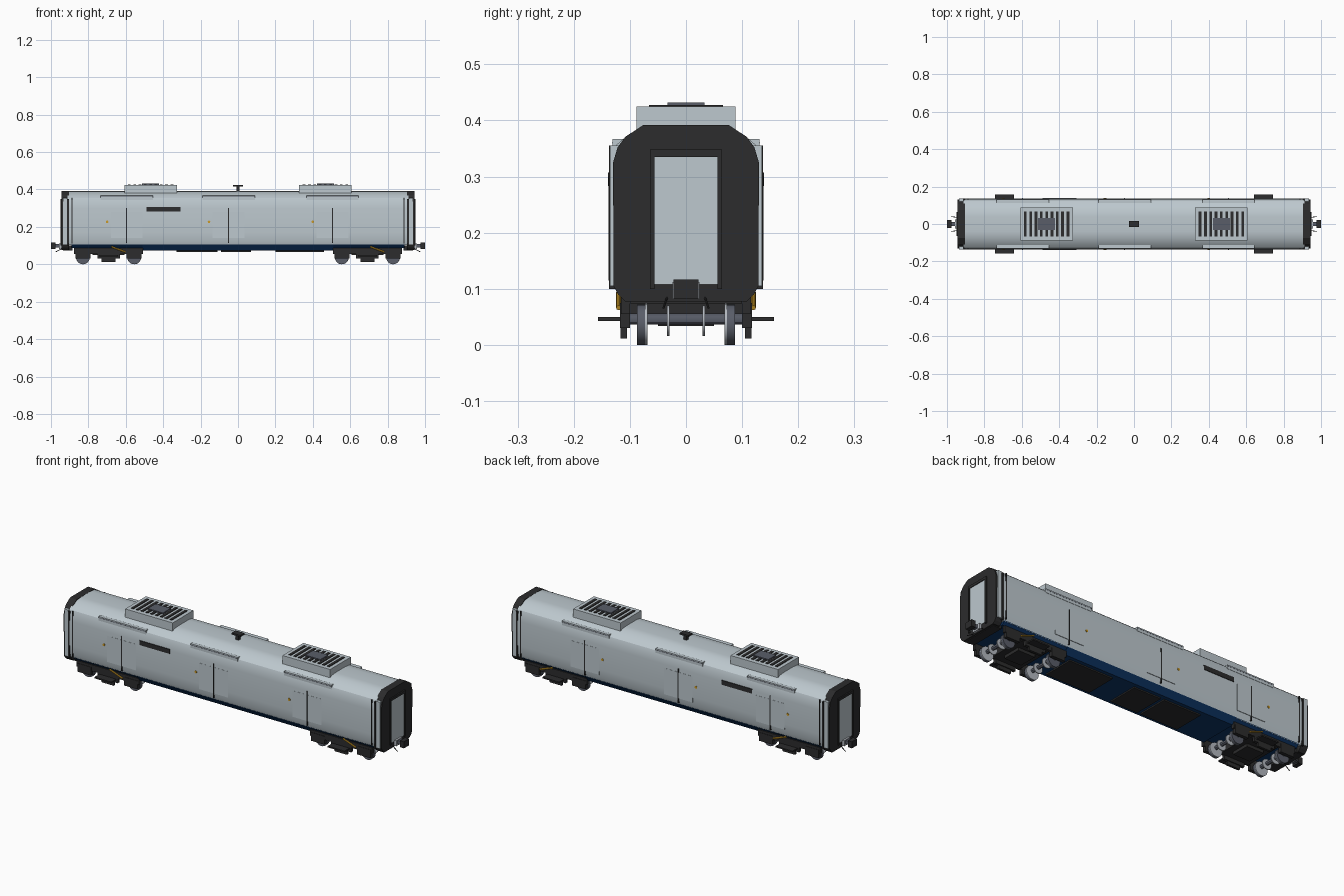
import bpy, bmesh, math
from mathutils import Vector

if "Cube" in bpy.data.objects:
    bpy.data.objects.remove(bpy.data.objects["Cube"])


def material(name, rgb):
    m = bpy.data.materials.new(name)
    m.diffuse_color = (*rgb, 1)
    m.use_nodes = True
    m.node_tree.nodes["Principled BSDF"].inputs["Base Color"].default_value = m.diffuse_color
    return m


GREY = material("pale_grey", (0.51, 0.58, 0.62))
BLACK = material("charcoal", (0.025, 0.025, 0.026))
BLUE = material("deep_blue", (0.004, 0.035, 0.13))
SLATE = material("slate", (0.10, 0.11, 0.14))
STEEL = material("light_steel", (0.45, 0.48, 0.52))
YELLOW = material("amber", (0.60, 0.32, 0.02))


def finish(name, bm, mat, smooth=False):
    bmesh.ops.recalc_face_normals(bm, faces=bm.faces)
    me = bpy.data.meshes.new(name)
    bm.to_mesh(me)
    bm.free()
    ob = bpy.data.objects.new(name, me)
    bpy.context.collection.objects.link(ob)
    me.materials.append(mat)
    if smooth:
        bpy.context.view_layer.objects.active = ob
        ob.select_set(True)
        bpy.ops.object.shade_smooth_by_angle(angle=math.radians(30))
        ob.select_set(False)
    return ob


def box(name, x, y, z, mat):
    """Box from (min, max) ranges."""
    bm = bmesh.new()
    bmesh.ops.create_cube(bm, size=1)
    for v in bm.verts:
        v.co = [(r[0] + r[1]) / 2 + c * (r[1] - r[0]) for r, c in zip((x, y, z), v.co)]
    return finish(name, bm, mat)


def span(a, b, s):
    return tuple(sorted((a * s, b * s)))


def section(name, half, x0, x1, mat, smooth=False):
    """Mirrored (y, z) half outline, extruded along x."""
    bm = bmesh.new()
    loop = half + [(-y, z) for y, z in reversed(half)]
    f = bm.faces.new([bm.verts.new((x0, y, z)) for y, z in loop])
    ex = bmesh.ops.extrude_face_region(bm, geom=[f])
    bmesh.ops.translate(bm, vec=(x1 - x0, 0, 0),
                        verts=[v for v in ex["geom"] if isinstance(v, bmesh.types.BMVert)])
    return finish(name, bm, mat, smooth)


def rod(name, a, b, r, mat, sides=20):
    a, b = Vector(a), Vector(b)
    bm = bmesh.new()
    bmesh.ops.create_cone(bm, cap_ends=True, segments=sides, radius1=r, radius2=r, depth=(b - a).length)
    bm.transform(Vector((0, 0, 1)).rotation_difference(b - a).to_matrix().to_4x4())
    bmesh.ops.translate(bm, verts=bm.verts, vec=(a + b) / 2)
    return finish(name, bm, mat, True)


# Body shell with rounded eaves and shallow roof
section("body_shell", [(0.126, 0.103), (0.133, 0.125), (0.136, 0.17), (0.136, 0.30), (0.133, 0.335),
                       (0.126, 0.355), (0.112, 0.367), (0.075, 0.388), (0.04, 0.391)],
        -0.912, 0.912, GREY, True)

# Blue underframe, deeper between the bogies
section("underframe", [(0.11, 0.088), (0.128, 0.106)], -0.89, 0.89, BLUE)
section("belly_skirt", [(0.105, 0.074), (0.128, 0.104)], -0.51, 0.51, BLUE)
for x in ((0.20, 0.46), (-0.09, 0.07), (-0.33, -0.11)):
    box("equipment_box", x, (-0.085, 0.085), (0.067, 0.08), BLACK)

# Body ends, gangway doors, couplers
for s in (-1, 1):
    section("end_cap", [(0.108, 0.077), (0.121, 0.09), (0.129, 0.105), (0.130, 0.325),
                        (0.122, 0.352), (0.108, 0.371), (0.076, 0.392)],
            *span(0.903, 0.943, s), BLACK)
    box("gangway_door", span(0.94, 0.946, s), (-0.056, 0.056), (0.108, 0.335), GREY)
    for t in (-1, 1):
        box("door_jamb", span(0.94, 0.95, s), span(0.056, 0.064, t), (0.10, 0.348), BLACK)
        # Corner trims and their dark gaps
        box("corner_trim", span(0.914, 0.936, s), span(0.118, 0.135, t), (0.105, 0.355), GREY)
        box("corner_gap", span(0.884, 0.889, s), span(0.13, 0.1375, t), (0.11, 0.355), BLACK)
        box("corner_seal", span(0.903, 0.913, s), span(0.12, 0.1375, t), (0.10, 0.35), BLACK)
        # Hoses beside the coupler
        rod("brake_hose", (0.93 * s, 0.032 * t, 0.09), (0.975 * s, 0.04 * t, 0.066), 0.002, BLACK, 8)
    box("door_lintel", span(0.94, 0.95, s), (-0.064, 0.064), (0.335, 0.348), BLACK)
    box("headstock", span(0.885, 0.935, s), (-0.10, 0.10), (0.074, 0.10), BLACK)
    box("coupler_shaft", span(0.93, 0.985, s), (-0.012, 0.012), (0.09, 0.108), SLATE)
    box("coupler_head", span(0.976, 1.0, s), (-0.022, 0.022), (0.082, 0.117), BLACK)
    box("coupler_base", span(0.94, 0.956, s), (-0.024, 0.024), (0.082, 0.112), STEEL)

# Side details, the same on both sides
for t in (-1, 1):
    for x in (-0.595, -0.05, 0.505):
        box("door_panel", (x - 0.085, x + 0.085), span(0.13, 0.1368, t), (0.14, 0.28), GREY)
        box("door_seam", (x - 0.0025, x + 0.0025), span(0.13, 0.1385, t), (0.115, 0.30), BLACK)
        box("door_gutter", (x - 0.14, x + 0.14), span(0.112, 0.131, t), (0.345, 0.367), GREY)
        box("gutter_line", (x - 0.14, x + 0.14), span(0.128, 0.1315, t), (0.359, 0.362), SLATE)
        rod("door_button", (x - 0.105, 0.134 * t, 0.227), (x - 0.105, 0.1385 * t, 0.227), 0.007, YELLOW, 12)
    box("destination_display", (-0.488, -0.308), span(0.13, 0.139, t), (0.283, 0.307), BLACK)

# Rooftop units with slatted vents
for cx in (-0.467, 0.467):
    box("roof_unit", (cx - 0.141, cx + 0.141), (-0.088, 0.088), (0.375, 0.425), GREY)
    for i in range(9):
        x = cx + (i - 4) * 0.0285
        box("roof_vent_slot", (x - 0.0075, x + 0.0075), (-0.066, 0.066), (0.422, 0.428), BLACK)
    box("roof_fan_cover", (cx - 0.045, cx + 0.045), (-0.033, 0.033), (0.42, 0.432), SLATE)

# Roof antenna
box("antenna_mast", (-0.009, 0.009), (-0.009, 0.009), (0.388, 0.42), BLACK)
box("antenna_plate", (-0.026, 0.026), (-0.017, 0.017), (0.416, 0.425), BLACK)

# Bogies
for cx in (-0.692, 0.692):
    box("bogie_bolster", (cx - 0.085, cx + 0.085), (-0.105, 0.105), (0.05, 0.09), BLACK)
    box("bogie_low_beam", (cx - 0.05, cx + 0.05), (-0.05, 0.05), (0.034, 0.06), BLACK)
    for t in (-1, 1):
        box("side_frame", (cx - 0.185, cx + 0.185), span(0.10, 0.116, t), (0.055, 0.088), BLACK)
        box("frame_drop", (cx - 0.06, cx + 0.06), span(0.10, 0.116, t), (0.03, 0.06), BLACK)
        box("track_brake", (cx - 0.037, cx + 0.037), span(0.105, 0.117, t), (0.011, 0.04), BLACK)
        box("side_step", (cx - 0.05, cx + 0.05), span(0.11, 0.157, t), (0.043, 0.05), BLACK)
        rod("damper", (cx + 0.015, 0.12 * t, 0.094), (cx + 0.09, 0.12 * t, 0.066), 0.0045, YELLOW, 10)
        box("air_spring", (cx - 0.05, cx + 0.05), span(0.06, 0.11, t), (0.085, 0.097), BLACK)
    for ax in (cx - 0.137, cx + 0.137):
        rod("axle", (ax, -0.105, 0.046), (ax, 0.105, 0.046), 0.010, SLATE, 12)
        for t in (-1, 1):
            rod("wheel", (ax, 0.072 * t, 0.036), (ax, 0.087 * t, 0.036), 0.036, SLATE, 24)
            rod("wheel_flange", (ax, 0.069 * t, 0.037), (ax, 0.073 * t, 0.037), 0.037, STEEL, 24)
            rod("brake_disc", (ax, 0.029 * t, 0.043), (ax, 0.034 * t, 0.043), 0.027, STEEL, 20)
            box("axle_box", (ax - 0.04, ax + 0.04), span(0.10, 0.118, t), (0.03, 0.075), BLACK)
